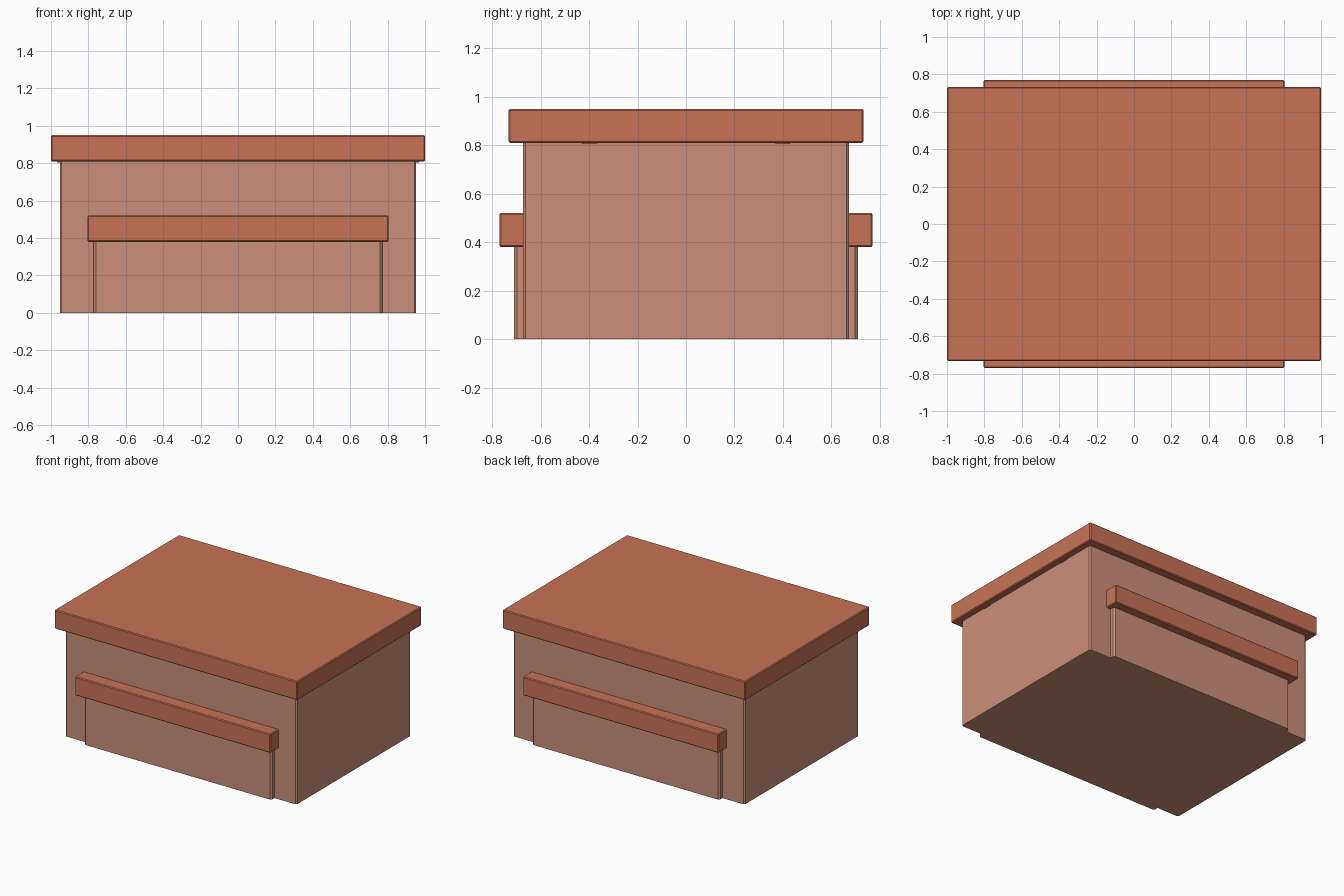
import bpy, bmesh

if "Cube" in bpy.data.objects:
    bpy.data.objects.remove(bpy.data.objects["Cube"])


def material(name, rgb):
    m = bpy.data.materials.new(name)
    m.diffuse_color = (*rgb, 1)
    m.use_nodes = True
    m.node_tree.nodes["Principled BSDF"].inputs["Base Color"].default_value = m.diffuse_color
    return m


clay = material("terracotta", (0.578, 0.171, 0.095))
pale = material("pale terracotta", (0.597, 0.275, 0.191))


def box(name, x, y, z, mat, bevel=0.0, upright_only=False):
    """Box from (min, max) ranges, with chamfered edges."""
    bm = bmesh.new()
    bmesh.ops.create_cube(bm, size=1)
    for v in bm.verts:
        v.co = [r[0] if c < 0 else r[1] for c, r in zip(v.co, (x, y, z))]
    if bevel:
        edges = [e for e in bm.edges if not upright_only
                 or abs(e.verts[0].co.z - e.verts[1].co.z) > 0.01]
        bmesh.ops.bevel(bm, geom=edges, offset=bevel, segments=1,
                        affect='EDGES', profile=0.5)
    me = bpy.data.meshes.new(name)
    bm.to_mesh(me)
    bm.free()
    me.materials.append(mat)
    ob = bpy.data.objects.new(name, me)
    bpy.context.collection.objects.link(ob)
    return ob


# Main block and its overhanging slab
box("body", (-0.953, 0.953), (-0.673, 0.673), (0, 0.82), pale, 0.010, True)
box("top_slab", (-1, 1), (-0.732, 0.732), (0.81, 0.95), clay, 0.006)

# Step and ledge on front and back
for side, s in (("front", -1), ("back", 1)):
    def span(a, b):
        return tuple(sorted((s * a, s * b)))
    box(side + "_step", (-0.772, 0.772), span(0.6, 0.71), (0, 0.39),
        pale, 0.012, True)
    box(side + "_ledge", (-0.805, 0.805), span(0.6, 0.77), (0.38, 0.52),
        clay, 0.006)

# Small cleats under the slab at both ends
for i, sx in enumerate((-1, 1)):
    for j, y in enumerate((-0.4, 0.4)):
        box(f"cleat_{i}{j}", tuple(sorted((sx * 0.93, sx * 0.968))),
            (y - 0.03, y + 0.03), (0.805, 0.82), clay)
